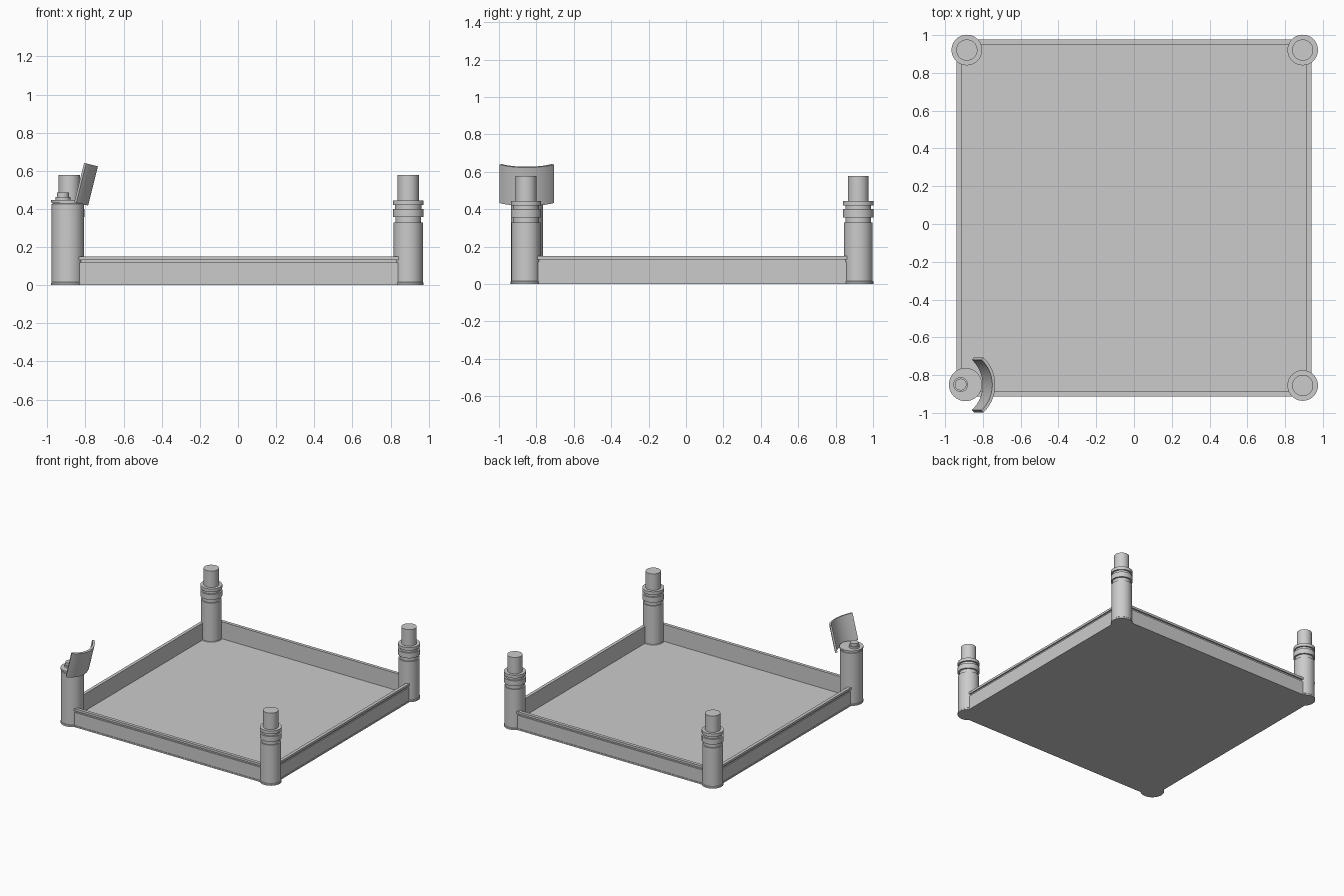
import bpy, bmesh
from math import sin, cos, pi, radians, asin
from mathutils import Matrix

if "Cube" in bpy.data.objects:
    bpy.data.objects.remove(bpy.data.objects["Cube"])


def finish(name, bm, smooth=True):
    bmesh.ops.recalc_face_normals(bm, faces=bm.faces)
    me = bpy.data.meshes.new(name)
    bm.to_mesh(me)
    bm.free()
    ob = bpy.data.objects.new(name, me)
    bpy.context.collection.objects.link(ob)
    if smooth:
        bpy.ops.object.select_all(action='DESELECT')
        ob.select_set(True)
        bpy.context.view_layer.objects.active = ob
        bpy.ops.object.shade_smooth_by_angle(angle=radians(30))
    return ob


def lathe(name, profile, x, y, n=48):
    """Turn a list of (radius, z) into a closed round solid."""
    bm = bmesh.new()
    rings = [[bm.verts.new((x + r * cos(2 * pi * i / n), y + r * sin(2 * pi * i / n), z))
              for i in range(n)] for r, z in profile]
    for a, b in zip(rings, rings[1:]):
        for i in range(n):
            j = (i + 1) % n
            bm.faces.new((a[i], a[j], b[j], b[i]))
    bm.faces.new(rings[0][::-1])
    bm.faces.new(rings[-1])
    return finish(name, bm)


X0, X1, Y0, Y1 = -0.94, 0.94, -0.913, 0.976

# floor plate
bm = bmesh.new()
bmesh.ops.create_cube(bm, size=1, matrix=Matrix.Translation((0, (Y0 + Y1) / 2, 0.006))
                      @ Matrix.Diagonal((X1 - X0, Y1 - Y0, 0.012, 1)))
finish("floor_plate", bm, False)

# perimeter wall: (inset, z) section with a groove under the top rail
section = [(0.004, 0.008), (0.004, 0.118), (0.012, 0.118), (0.012, 0.132),
           (0, 0.132), (0, 0.15), (0.026, 0.15), (0.026, 0.008)]
bm = bmesh.new()
loops = [[bm.verts.new(p) for p in ((X0 + d, Y0 + d, z), (X1 - d, Y0 + d, z),
                                    (X1 - d, Y1 - d, z), (X0 + d, Y1 - d, z))]
         for d, z in section]
for a, b in zip(loops, loops[1:] + loops[:1]):
    for i in range(4):
        j = (i + 1) % 4
        bm.faces.new((a[i], a[j], b[j], b[i]))
finish("perimeter_wall", bm, False)

# three ringed posts with pins
post = [(0.081, 0), (0.081, 0.012), (0.077, 0.016), (0.077, 0.328), (0.068, 0.328),
        (0.068, 0.357), (0.081, 0.357), (0.081, 0.4), (0.069, 0.4), (0.069, 0.42),
        (0.081, 0.42), (0.081, 0.445), (0.056, 0.445), (0.056, 0.578)]
for name, x, y in (("back_left_post", -0.885, 0.921), ("back_right_post", 0.893, 0.921),
                   ("front_right_post", 0.893, -0.855)):
    lathe(name, post, x, y)

# thick front left post with an off-centre knob
lathe("front_left_post", [(0.088, 0), (0.088, 0.012), (0.085, 0.016), (0.085, 0.425), (0.081, 0.428),
                          (0.081, 0.434), (0.088, 0.434), (0.088, 0.447)], -0.892, -0.85)
lathe("post_knob", [(0.039, 0.44), (0.039, 0.463), (0.031, 0.463), (0.031, 0.486)],
      -0.918, -0.85)

# tilted curved plate resting on the front left post
half, sag, thick, height, n = 0.145, 0.064, 0.016, 0.212, 24
R = (half ** 2 + sag ** 2) / (2 * sag)
span = asin(half / R)
bm = bmesh.new()
rows = []
for i in range(n + 1):
    a = span * (2 * i / n - 1)
    rows.append([bm.verts.new((r * cos(a) - R + sag, r * sin(a), z))
                 for r, z in ((R, 0), (R, height), (R - thick, height), (R - thick, 0))])
for a, b in zip(rows, rows[1:]):
    for i in range(4):
        j = (i + 1) % 4
        bm.faces.new((a[i], a[j], b[j], b[i]))
bm.faces.new(rows[0])
bm.faces.new(rows[-1][::-1])
plate = finish("curved_plate", bm)
plate.location = (-0.848, -0.852, 0.433)
plate.rotation_euler = (0, radians(14), 0)
